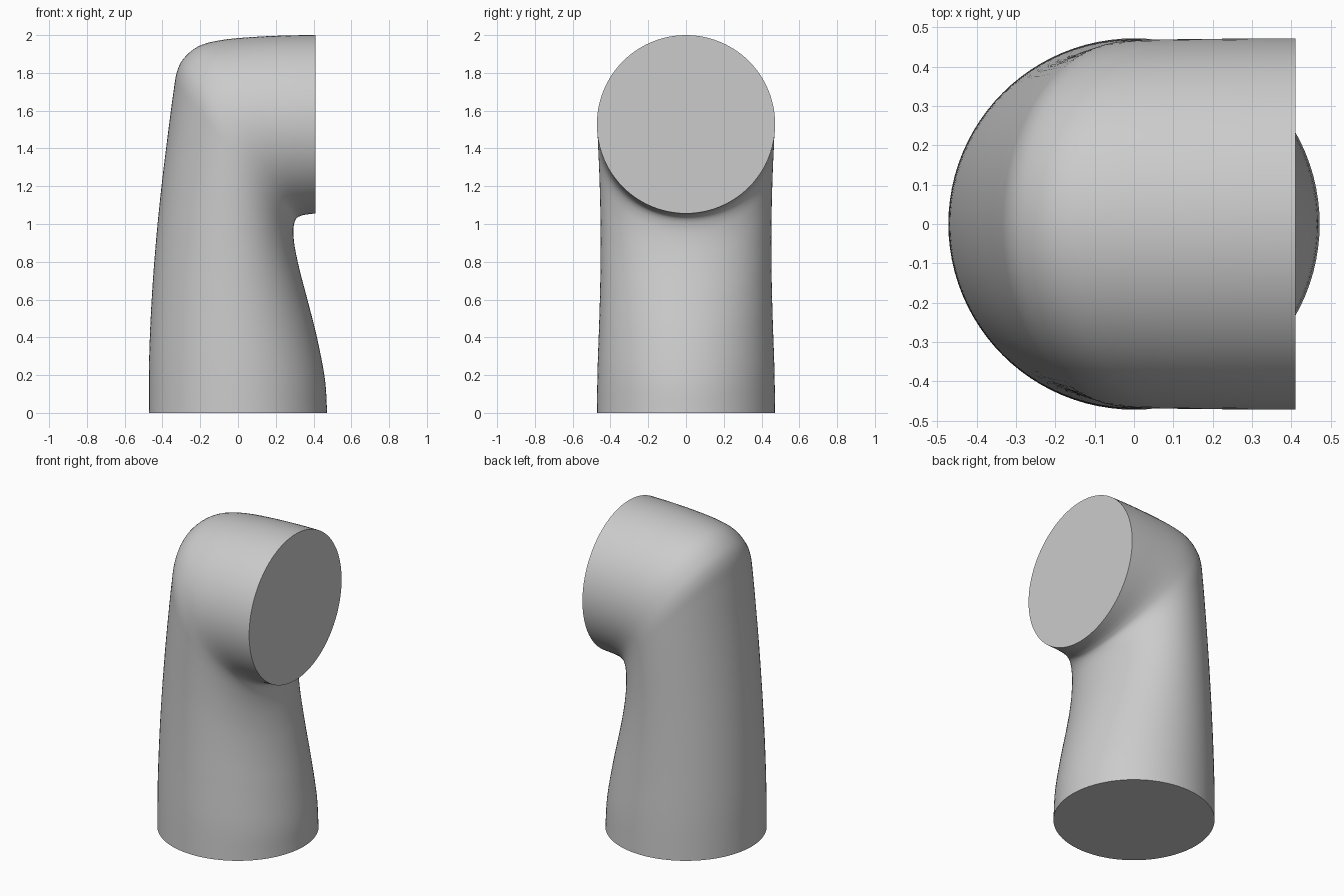
import bpy, bmesh, math
from mathutils import Vector

if "Cube" in bpy.data.objects:
    bpy.data.objects.remove(bpy.data.objects["Cube"])

# Stations along the elbow: outer rail x, z; inner rail x, z; half width in y
STATIONS = [
    (-.472, 0, .472, 0, .472),
    (-.470, .30, .460, .18, .468),
    (-.457, .60, .418, .40, .459),
    (-.435, .90, .370, .59, .453),
    (-.405, 1.20, .328, .75, .452),
    (-.372, 1.47, .302, .87, .456),
    (-.343, 1.69, .293, .95, .461),
    (-.322, 1.81, .297, 1.00, .465),
    (-.280, 1.885, .310, 1.03, .467),
    (-.200, 1.945, .332, 1.043, .469),
    (-.080, 1.975, .355, 1.049, .470),
    (.080, 1.990, .375, 1.052, .471),
    (.250, 1.998, .392, 1.054, .472),
    (.410, 2.000, .410, 1.056, .472),
]
SIDES, STEPS = 96, 6


def blend(a, b, c, d, t):
    """Smooth curve through b and c."""
    return .5 * (2 * b + (c - a) * t + (2 * a - 5 * b + 4 * c - d) * t * t
                 + (3 * b - a - 3 * c + d) * t ** 3)


def sections():
    pts = [Vector(s) for s in STATIONS]
    pts = [2 * pts[0] - pts[1]] + pts + [2 * pts[-1] - pts[-2]]
    for i in range(1, len(pts) - 2):
        for k in range(STEPS):
            yield blend(*pts[i - 1:i + 3], k / STEPS)
    yield pts[-2]


# Bent pipe: elliptical sections spanning the two rails, closed with flat caps
bm = bmesh.new()
rings = []
for ox, oz, ix, iz, w in sections():
    outer, inner = Vector((ox, 0, oz)), Vector((ix, 0, iz))
    mid, half = (outer + inner) / 2, (inner - outer) / 2
    ring = []
    for j in range(SIDES):
        a = math.tau * j / SIDES
        ring.append(bm.verts.new(mid + half * math.cos(a) + Vector((0, w * math.sin(a), 0))))
    rings.append(ring)
for lo, hi in zip(rings, rings[1:]):
    for j in range(SIDES):
        k = (j + 1) % SIDES
        bm.faces.new((lo[j], lo[k], hi[k], hi[j]))
bm.faces.new(rings[0][::-1])
bm.faces.new(rings[-1])
bmesh.ops.recalc_face_normals(bm, faces=bm.faces[:])

mesh = bpy.data.meshes.new("elbow_pipe")
bm.to_mesh(mesh)
bm.free()
pipe = bpy.data.objects.new("elbow_pipe", mesh)
bpy.context.collection.objects.link(pipe)
bpy.context.view_layer.objects.active = pipe
pipe.select_set(True)
bpy.ops.object.shade_smooth_by_angle(angle=math.radians(40))
